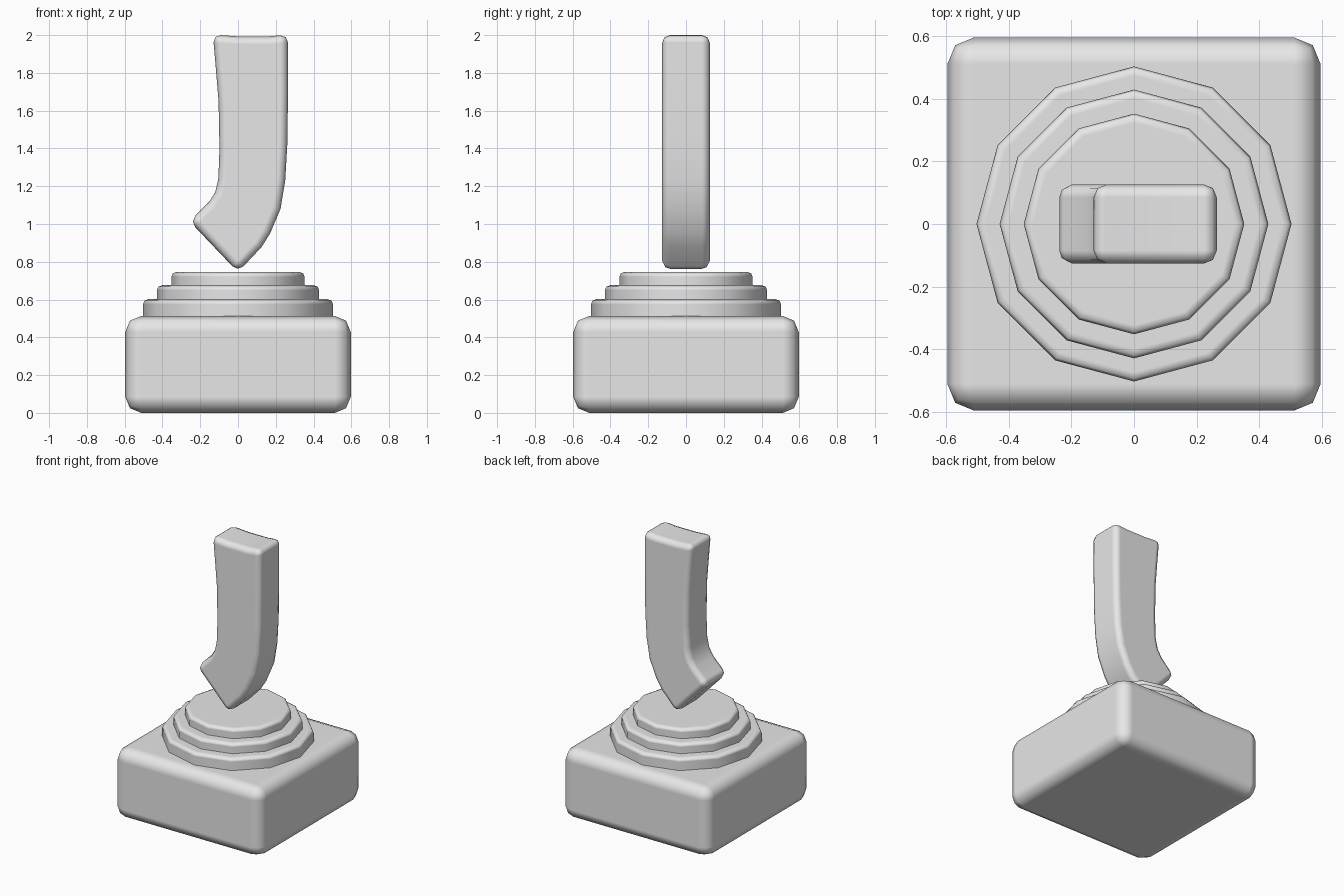
import bpy, bmesh, math

default = bpy.data.objects.get("Cube")
if default:
    bpy.data.objects.remove(default, do_unlink=True)

# Single grey plastic
grey = bpy.data.materials.new("light_grey")
grey.use_nodes = True
grey.diffuse_color = (0.8, 0.8, 0.8, 1)
for node in grey.node_tree.nodes:
    if node.type == "BSDF_PRINCIPLED":
        node.inputs["Base Color"].default_value = (0.8, 0.8, 0.8, 1)


def make_prism(name, outline, depth, bevel, axis="Z", start=0.0):
    """Extrude a closed outline along Z or Y and round its sharp edges."""
    bm = bmesh.new()
    if axis == "Z":
        verts = [bm.verts.new((a, b, start)) for a, b in outline]
        move = (0, 0, depth)
    else:
        verts = [bm.verts.new((a, start, b)) for a, b in outline]
        move = (0, depth, 0)
    face = bm.faces.new(verts)
    top = bmesh.ops.extrude_face_region(bm, geom=[face], use_keep_orig=True)
    moved = [g for g in top["geom"] if isinstance(g, bmesh.types.BMVert)]
    bmesh.ops.translate(bm, verts=moved, vec=move)
    bmesh.ops.recalc_face_normals(bm, faces=bm.faces[:])
    for f in bm.faces:
        f.smooth = True
    mesh = bpy.data.meshes.new(name)
    bm.to_mesh(mesh)
    bm.free()
    mesh.materials.append(grey)
    obj = bpy.data.objects.new(name, mesh)
    bpy.context.collection.objects.link(obj)
    mod = obj.modifiers.new("rounded_edges", "BEVEL")
    mod.width = bevel
    mod.segments = 2
    mod.limit_method = "ANGLE"
    mod.angle_limit = math.radians(40)
    mod.use_clamp_overlap = False
    mod.harden_normals = True
    return obj


# Square base block
h = 0.597
make_prism("base", [(-h, -h), (h, -h), (h, h), (-h, h)], 0.513, 0.085)

# Three stacked twelve-sided collars
bottom = 0.44
for name, radius, top in (("lower_collar", 0.504, 0.602),
                          ("middle_collar", 0.43, 0.676),
                          ("upper_collar", 0.353, 0.747)):
    ring = [(radius * math.cos(i * math.tau / 12), radius * math.sin(i * math.tau / 12))
            for i in range(12)]
    make_prism(name, ring, top - bottom, 0.028, start=bottom)
    bottom = top - 0.07

# Curved grip with a hooked, pointed lower end
grip = [(0, 0.745), (0.125, 0.878), (0.17, 0.95), (0.225, 1.08), (0.25, 1.23),
        (0.261, 1.42), (0.265, 1.7), (0.265, 2.003), (0.16, 1.993), (0, 1.993),
        (-0.133, 2.003), (-0.117, 1.82), (-0.103, 1.65), (-0.098, 1.4),
        (-0.104, 1.24), (-0.12, 1.17), (-0.152, 1.118), (-0.256, 1.014)]
make_prism("grip", grip, 0.254, 0.042, axis="Y", start=-0.127)
